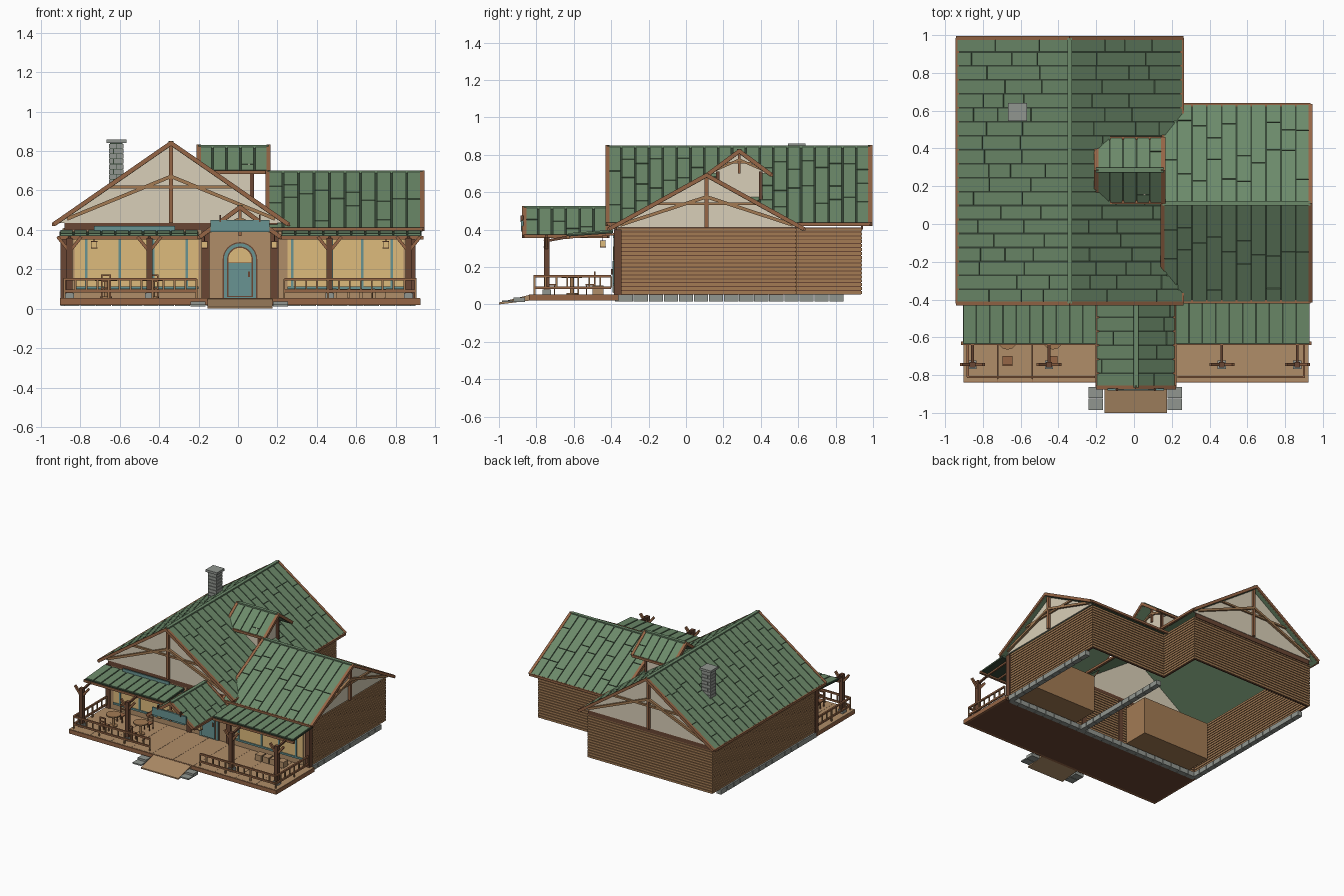
import bpy, bmesh, math, random
from mathutils import Vector as V

random.seed(4)
cube = bpy.data.objects.get("Cube")
if cube:
    bpy.data.objects.remove(cube, do_unlink=True)


def material(name, r, g, b):
    lin = [((c / 255 + 0.055) / 1.055) ** 2.4 for c in (r, g, b)] + [1]
    m = bpy.data.materials.new(name)
    m.use_nodes = True
    m.diffuse_color = lin
    m.node_tree.nodes["Principled BSDF"].inputs["Base Color"].default_value = lin
    return m


GREEN = material("roof green", 108, 138, 106)
SEAM = material("roof seam", 54, 70, 54)
CREAM = material("cream plaster", 217, 207, 184)
LOG = material("log brown", 163, 123, 84)
TRIM = material("trim brown", 150, 102, 70)
DARK = material("dark wood", 106, 70, 51)
TAN = material("deck tan", 176, 141, 104)
STONE = material("grey stone", 145, 150, 144)
TEAL = material("teal paint", 104, 148, 146)
GLOW = material("window amber", 222, 187, 124)


# Solids: a polygon and the vector it is extruded along
def prism(points, vec):
    return [V(p) for p in points], V(vec)


def hexa(o, u, v, w):
    return prism([o, o + u, o + u + v, o + v], w)


def box(x0, x1, y0, y1, z0, z1):
    return hexa(V((x0, y0, z0)), V((x1 - x0, 0, 0)), V((0, y1 - y0, 0)), V((0, 0, z1 - z0)))


def beam(p, q, t=0.02):
    p, q = V(p), V(q)
    d = (q - p).normalized()
    u = d.cross(V((0, 0, 1)) if abs(d.z) < 0.99 else V((1, 0, 0))).normalized()
    w = d.cross(u)
    return hexa(p - (u + w) * t / 2, u * t, w * t, q - p)


def disc(x, y, z, r, h, n=12):
    ring = [(x + r * math.cos(k * math.tau / n), y + r * math.sin(k * math.tau / n), z) for k in range(n)]
    return prism(ring, (0, 0, h))


def make(name, mat, solids):
    bm = bmesh.new()
    for pts, vec in solids:
        a = [bm.verts.new(p) for p in pts]
        b = [bm.verts.new(p + vec) for p in pts]
        bm.faces.new(a)
        bm.faces.new(b[::-1])
        for i in range(len(a)):
            bm.faces.new((a[i - 1], a[i], b[i], b[i - 1]))
    bmesh.ops.recalc_face_normals(bm, faces=bm.faces)
    me = bpy.data.meshes.new(name)
    bm.to_mesh(me)
    bm.free()
    me.materials.append(mat)
    ob = bpy.data.objects.new(name, me)
    bpy.context.collection.objects.link(ob)


def planks(o, A, S, n, width, breaks=True):
    """Planks running down a slope, with random joints."""
    out, count = [], max(1, round(A.length / width))
    for i in range(count):
        t = 0
        while t < 1:
            e = t + random.uniform(0.12, 0.34) / S.length if breaks else 1
            e = 1 if e > 0.88 else e
            out.append(hexa(o + A * ((i + 0.06) / count) + S * t, A * (0.88 / count),
                            S * (e - t) - S.normalized() * 0.006, n * 0.006))
            t = e
    return out


def spot(axis, a, s, z):
    return V((s, a, z)) if axis == "y" else V((a, s, z))


# Gabled roof: underside, seam layer, planks, ridge cap, edge boards
def roof(name, axis, c, half, zr, ze, a0, a1):
    under, seam, plank, edge = [], [], [], []
    A = spot(axis, a1 - a0, 0, 0)
    for s in (-1, 1):
        r = spot(axis, a0, c, zr)
        S = spot(axis, a0, c + s * half, ze) - r
        n = A.cross(S).normalized()
        n = n if n.z > 0 else -n
        seam.append(hexa(r - n * 0.006, A, S, -n * 0.004))
        under.append(hexa(r - n * 0.01, A, S, -n * 0.01))
        plank += planks(r - n * 0.006, A, S, n, 0.075)
        for end in (r, r + A):
            edge.append(beam(end - n * 0.008, end + S - n * 0.008, 0.022))
        edge.append(beam(r + S - n * 0.008, r + S + A - n * 0.008, 0.018))
    cap = beam(spot(axis, a0, c, zr - 0.012), spot(axis, a1, c, zr - 0.012), 0.026)
    make(name + "_underside", GREEN, under)
    make(name + "_seams", SEAM, seam)
    make(name + "_planks", GREEN, plank + [cap])
    make(name + "_edge_boards", TRIM, edge)


# Gable end: plaster triangle with timber truss
def gable(name, axis, c, half, zr, ze, a, out, plaster=True):
    h = zr - ze
    P = lambda s, z, d=0.0: spot(axis, a + out * d, c + s * half, ze + z * h)
    if plaster:
        make(name + "_plaster", CREAM, [prism([P(-0.98, 0), P(0.98, 0), P(0, 0.96)], spot(axis, -out * 0.01, 0, 0))])
    t = 0.02 if half > 0.3 else 0.014
    truss = [beam(P(0, 0.57, 0.012), P(s * 0.88, 0.05, 0.012), t * 0.9) for s in (-1, 1)]
    truss.append(beam(P(-0.52, 0.44, 0.008), P(0.52, 0.44, 0.008), t * 0.7))
    make(name + "_truss", LOG, truss)
    make(name + "_king_post", TRIM, [beam(P(0, 0, 0.01), P(0, 0.95, 0.01), t)])


main = ("y", -0.34, 0.6, 0.85, 0.435)
wing = ("x", 0.11, 0.525, 0.70, 0.41)
dormer = ("x", 0.285, 0.175, 0.83, 0.70)
entry = ("y", 0.01, 0.21, 0.525, 0.37)
roof("main_roof", *main, -0.42, 0.985)
roof("wing_roof", *wing, 0.15, 0.935)
roof("dormer_roof", *dormer, -0.2, 0.155)
roof("entry_roof", *entry, -0.865, -0.42)
gable("main_front_gable", *main, -0.385, -1)
gable("main_back_gable", *main, 0.95, 1)
gable("wing_gable", *wing, 0.9, 1)
gable("dormer_gable", *dormer, 0.06, 1)
gable("entry_gable", *entry, -0.85, -1, False)
make("dormer_walls", CREAM, [box(-0.1, 0.06, y, y + 0.01, 0.55, 0.72) for y in (0.165, 0.395)]
     + [box(0.05, 0.06, 0.165, 0.405, 0.55, 0.72)])
make("dormer_posts", DARK, [box(0.06, 0.08, y, y + 0.02, 0.56, 0.71) for y in (0.16, 0.39)])

# Log walls around a thin dark core
X0, X1, XM, Y0, YW, Y1 = -0.88, 0.88, 0.2, -0.36, 0.58, 0.93
runs = [(X0, X0, Y0, Y1), (X0, XM, Y1, Y1), (XM, XM, YW, Y1), (XM, X1, YW, YW), (X1, X1, Y0, YW), (X0, X1, Y0, Y0)]


def wall(x0, x1, y0, y1, z0, z1, t):
    return box(x0 - t, x1 + t, y0 - t, y1 + t, z0, z1)


rows, step = 17, 0.355 / 17
make("wall_core", DARK, [wall(*r, 0.052, 0.41, 0.005) for r in runs])
make("wall_logs", LOG, [wall(*r, 0.056 + i * step, 0.051 + (i + 1) * step, 0.011) for r in runs for i in range(rows)])
make("corner_posts", DARK, [box(x - 0.02, x + 0.02, -0.385, -0.345, 0.05, 0.4) for x in (X0, -0.165, 0.185, X1)])
make("gable_sills", DARK, [box(-0.88, 0.2, y, y + 0.012, 0.4, 0.445) for y in (-0.382, 0.935)])

# Stone foundation blocks
blocks = []
for x, y_end in ((X0, 0.85), (XM, 0.52), (X1, 0.54)):
    n = round((y_end - Y0) / 0.08)
    blocks += [box(x - 0.02, x + 0.02, Y0 + i * 0.0805, Y0 + i * 0.0805 + 0.076, 0.015, 0.053) for i in range(n)]
blocks += [box(X0 + i * 0.08, X0 + i * 0.08 + 0.076, Y0 - 0.02, Y0 + 0.02, 0.015, 0.053) for i in range(22)]
make("foundation", STONE, blocks)

# Chimney: dark mortar core, brick courses and cap
make("chimney_core", SEAM, [box(-0.65, -0.585, 0.56, 0.625, 0.5, 0.845)])
make("chimney_bricks", STONE, [box(-0.667, -0.567, 0.545, 0.64, 0.842, 0.86)]
     + [box(x, x + w, 0.555, 0.63, 0.58 + i * 0.026, 0.603 + i * 0.026) for i in range(10)
        for x, w in (((-0.655, 0.036), (-0.616, 0.036)) if i % 2 else ((-0.655, 0.022), (-0.63, 0.05)))])

# Porch deck, ramp and side steps
make("deck_base", DARK, [box(-0.89, 0.91, -0.82, -0.37, 0.02, 0.04)])
make("deck_rim", TRIM, [box(-0.903, 0.925, -0.84, -0.82, 0.02, 0.052), box(-0.903, -0.89, -0.82, -0.36, 0.02, 0.052),
                        box(0.91, 0.925, -0.82, -0.36, 0.02, 0.052)])
make("deck_boards", TAN, [box(-0.903 + i * 0.1828, -0.7215 + i * 0.1828, -0.835, -0.36, 0.04, 0.054) for i in range(10)])
make("ramp", TAN, [prism([(-0.155, -1, 0), (-0.155, -0.84, 0.02), (-0.155, -0.84, 0.05), (-0.155, -1, 0.01)], (0.33, 0, 0))])
make("side_steps", STONE, [box(x, x + 0.075, y, y + 0.06, 0.012, z)
                           for x in (-0.24, 0.178) for y, z in ((-0.985, 0.022), (-0.922, 0.036))])

# Low porch roofs and their beams
shed_slab, shed_planks, shed_beams = [], [], []
for x0, x1 in ((-0.905, -0.2), (0.22, 0.93)):
    o, A, S = V((x0, -0.39, 0.393)), V((x1 - x0, 0, 0)), V((0, -0.245, -0.018))
    shed_slab.append(hexa(o, A, S, V((0, 0, -0.012))))
    shed_planks += planks(o, A, S, V((0, 0, 1)), 0.07, False)
    shed_beams.append(beam((x0 - 0.01, -0.632, 0.36), (x1 + 0.01, -0.632, 0.36), 0.018))
    shed_beams += [beam((x0 + 0.05 + i * 0.1, -0.37, 0.376), (x0 + 0.05 + i * 0.1, -0.63, 0.358), 0.012) for i in range(7)]
make("porch_roof_slab", SEAM, shed_slab)
make("porch_roof_planks", GREEN, shed_planks)
make("porch_roof_beams", TRIM, shed_beams)

# Porch posts with forked tops and stone feet
posts, forks, feet = [], [], []
for x in (-0.855, -0.45, 0.465, 0.865):
    posts += [beam((x, -0.745, 0.05), (x, -0.745, 0.36), 0.03), beam((x, -0.745, 0.34), (x, -0.632, 0.36), 0.014)]
    forks += [beam((x, -0.745, 0.29), (x + s * 0.06, -0.745, 0.365), 0.016) for s in (-1, 1)]
    feet.append(box(x - 0.022, x + 0.022, -0.767, -0.723, 0.05, 0.08))
make("porch_posts", DARK, posts)
make("post_forks", TRIM, forks)
make("post_feet", STONE, feet)

# Railings
rails, balusters = [], []
for p, q in (((-0.88, -0.81), (-0.21, -0.81)), ((0.235, -0.81), (0.9, -0.81)),
             ((-0.88, -0.81), (-0.88, -0.4)), ((0.9, -0.81), (0.9, -0.4))):
    p, q = V((*p, 0)), V((*q, 0))
    rails += [beam(p + V((0, 0, z)), q + V((0, 0, z)), 0.013) for z in (0.09, 0.15)]
    n = round((q - p).length / 0.055)
    for i in range(n + 1):
        b = p.lerp(q, i / n)
        balusters.append(beam(b + V((0, 0, 0.052 if i % 4 == 0 else 0.09)), b + V((0, 0, 0.15)), 0.009))
make("railings", TRIM, rails)
make("balusters", LOG, balusters)

# Front wall facing, shallow rooms, windows with painted bars
make("front_facing", TAN, [box(-0.86, 0.86, -0.376, -0.37, 0.055, 0.4)])
make("window_rooms", LOG, [box(-0.82, -0.22, -0.35, -0.14, 0.06, 0.36), box(0.26, 0.84, -0.35, -0.14, 0.06, 0.36)])
panes, bars = [], []
for x0, x1, xs in ((-0.83, -0.2, (-0.77, -0.6, -0.43, -0.26)), (0.25, 0.84, (0.275, 0.475, 0.63, 0.78))):
    panes.append(box(x0, x1, -0.382, -0.376, 0.11, 0.36))
    bars += [box(x - 0.007, x + 0.007, -0.388, -0.38, 0.1, 0.365) for x in xs]
    bars += [box(x0, x1, -0.39, -0.38, z, z + 0.014) for z in (0.1, 0.355)]
make("window_panes", GLOW, panes)
make("window_bars", TEAL, bars)


# Arched door
def arch(r, z0, zc, y, t):
    pts = [(0.01 + r * math.cos(k * math.pi / 12), y, zc + r * math.sin(k * math.pi / 12)) for k in range(13)]
    return prism([(0.01 + r, y, z0)] + pts + [(0.01 - r, y, z0)], (0, -t, 0))


make("door_surround", DARK, [arch(0.088, 0.054, 0.25, -0.376, 0.004)])
make("door_frame", TEAL, [arch(0.082, 0.054, 0.25, -0.38, 0.004)])
make("door_recess", DARK, [arch(0.066, 0.06, 0.25, -0.384, 0.003)])
make("door_glass", GLOW, [arch(0.059, 0.235, 0.25, -0.387, 0.003)])
make("door_panel", TEAL, [box(-0.049, 0.069, -0.393, -0.385, 0.065, 0.232)])
make("door_handle", DARK, [box(0.05, 0.06, -0.4, -0.39, 0.16, 0.19)])

# Blank signs
make("signs", TEAL, [box(-0.14, 0.16, -0.882, -0.87, 0.39, 0.45), box(-0.73, -0.32, -0.412, -0.402, 0.39, 0.42)])
make("sign_hangers", DARK, [box(x - 0.004, x + 0.004, -0.885, -0.87, 0.44, 0.475) for x in (-0.09, 0.11)])

# Lanterns
spots = [(-0.17, -0.745), (0.185, -0.745), (-0.73, -0.445), (0.75, -0.445)]
make("lantern_glass", GLOW, [box(x - 0.014, x + 0.014, y - 0.014, y + 0.014, 0.31, 0.338) for x, y in spots])
make("lantern_caps", DARK, [box(x - 0.016, x + 0.016, y - 0.016, y + 0.016, z, z + 0.005)
                            for x, y in spots for z in (0.305, 0.338)]
     + [beam((x, y, 0.34), (x, y, 0.38), 0.005) for x, y in spots])

# Tables, chairs and crates
tables, chairs = [], []
for x in (-0.67, -0.43):
    tables += [disc(x, -0.61, 0.14, 0.055, 0.01), disc(x, -0.61, 0.054, 0.01, 0.09), disc(x, -0.61, 0.054, 0.03, 0.008)]
    for y, s in ((-0.725, -1), (-0.51, 1)):
        chairs += [box(x - 0.026, x + 0.026, y - 0.026, y + 0.026, 0.1, 0.108)]
        chairs += [beam((x + i * 0.022, y + j * 0.022, 0.054), (x + i * 0.022, y + j * 0.022, 0.175 if j == s else 0.1), 0.007)
                   for i in (-1, 1) for j in (-1, 1)]
        chairs += [beam((x - 0.022, y + s * 0.022, z), (x + 0.022, y + s * 0.022, z), 0.009) for z in (0.14, 0.17)]
make("tables", LOG, tables)
make("chairs", TRIM, chairs)
make("crates", TAN, [box(0.5 + i * 0.065, 0.555 + i * 0.065, -0.5, -0.44, 0.054, 0.1) for i in range(4)])
